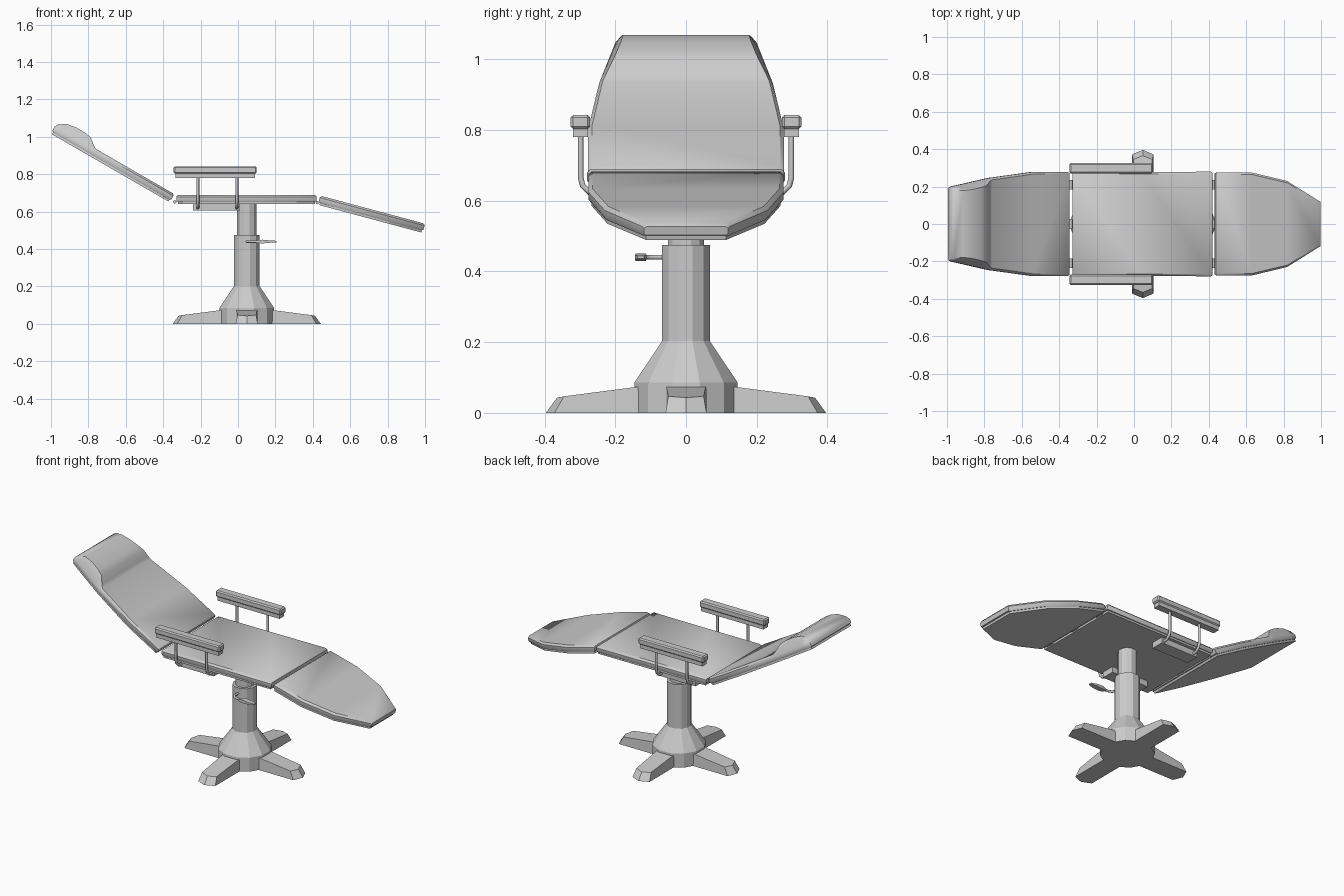
import bpy, bmesh, math
from mathutils import Vector

if "Cube" in bpy.data.objects:
    bpy.data.objects.remove(bpy.data.objects["Cube"])

CX = 0.047  # pedestal centre in x


def finish(name, bm, angle=None):
    bmesh.ops.recalc_face_normals(bm, faces=bm.faces)
    me = bpy.data.meshes.new(name)
    bm.to_mesh(me)
    bm.free()
    ob = bpy.data.objects.new(name, me)
    bpy.context.collection.objects.link(ob)
    if angle:
        bpy.ops.object.select_all(action='DESELECT')
        ob.select_set(True)
        bpy.context.view_layer.objects.active = ob
        bpy.ops.object.shade_smooth_by_angle(angle=math.radians(angle))
    return ob


def loft(name, rings, angle=None):
    bm = bmesh.new()
    vs = [[bm.verts.new(p) for p in r] for r in rings]
    n = len(vs[0])
    for a, b in zip(vs, vs[1:]):
        for i in range(n):
            j = (i + 1) % n
            bm.faces.new((a[i], a[j], b[j], b[i]))
    bm.faces.new(vs[0])
    bm.faces.new(vs[-1])
    return finish(name, bm, angle)


def box(name, x0, x1, y0, y1, z0, z1, bevel=0):
    bm = bmesh.new()
    bmesh.ops.create_cube(bm, size=1)
    for v in bm.verts:
        v.co = Vector(((x0 + x1) / 2 + v.co.x * (x1 - x0),
                       (y0 + y1) / 2 + v.co.y * (y1 - y0),
                       (z0 + z1) / 2 + v.co.z * (z1 - z0)))
    if bevel:
        bmesh.ops.bevel(bm, geom=bm.edges[:], offset=bevel, segments=1, affect='EDGES')
    return finish(name, bm)


def tube(name, pts, r):
    cu = bpy.data.curves.new(name, 'CURVE')
    cu.dimensions = '3D'
    cu.bevel_depth = r
    cu.bevel_resolution = 2
    cu.use_fill_caps = True
    sp = cu.splines.new('POLY')
    sp.points.add(len(pts) - 1)
    for p, q in zip(sp.points, pts):
        p.co = (*q, 1)
    ob = bpy.data.objects.new(name, cu)
    bpy.context.collection.objects.link(ob)
    bpy.ops.object.select_all(action='DESELECT')
    ob.select_set(True)
    bpy.context.view_layer.objects.active = ob
    bpy.ops.object.convert(target='MESH')
    bpy.ops.object.shade_smooth_by_angle(angle=math.radians(50))


def pad(name, stations, origin, tilt=0, sign=1):
    """Bevelled cushion on a thin board; stations are (length, half width, extra height)."""
    bev, bot, top = 0.011, 0.012, 0.05

    def ring(u, w, h, e):
        i = bev + h * 0.5
        lo, hi = bot + e * 0.5, top - e
        half = [(w - 0.004 - e * 0.5, lo), (w - e * 0.3, lo + 0.006),
                (w - e * 0.3, top - bev - e * 0.3), (w - i, hi + h)]
        if e:
            half[2] = (w - e * 0.3, top - bev - 0.002)
        return [(sign * u, y, z) for y, z in half] + [(sign * u, -y, z) for y, z in reversed(half)]

    first, last = stations[0], stations[-1]
    rings = [ring(first[0], first[1], 0, 0.008)]
    rings.append(ring(first[0] + 0.01, first[1], 0, 0))
    rings += [ring(*s, 0) for s in stations[1:-1]]
    rings.append(ring(last[0] - 0.01, last[1] + 0.003, last[2], 0))
    rings.append(ring(last[0], last[1], 0, 0.008))
    cushion = loft(name + "_cushion", rings, 40)
    plan = [(min(max(u, first[0] + 0.008), last[0] - 0.008), w - 0.008) for u, w, h in stations]
    board = loft(name + "_board", [[(sign * u, w, 0), (sign * u, w, bot + 0.003),
                                    (sign * u, -w, bot + 0.003), (sign * u, -w, 0)] for u, w in plan])
    for ob in (cushion, board):
        ob.location = origin
        ob.rotation_euler = (0, math.radians(tilt), 0)


# Padded seat, backrest with head bolster, tapered leg rest
pad("seat", [(0, 0.277, 0), (0.375, 0.277, 0), (0.75, 0.277, 0)], (-0.33, 0, 0.64))
pad("backrest", [(0, 0.277, 0), (0.235, 0.277, 0), (0.485, 0.247, 0), (0.505, 0.244, 0.012),
                 (0.54, 0.237, 0.040), (0.58, 0.229, 0.046), (0.63, 0.219, 0.047),
                 (0.685, 0.208, 0.038), (0.735, 0.197, 0.012)], (-0.365, 0, 0.65), 30, -1)
pad("leg_rest", [(0, 0.275, 0), (0.2, 0.275, 0), (0.395, 0.23, 0), (0.58, 0.121, 0)],
    (0.427, 0, 0.637), 15)

# Hinges between the pads
for x, z in ((-0.338, 0.652), (0.424, 0.648)):
    for y in (-0.21, 0, 0.21):
        tube("hinge", [(x, y - 0.025, z), (x, y + 0.025, z)], 0.009)

# Armrests with bent posts and under-seat mounts
for s, side in ((-1, "front"), (1, "rear")):
    def yy(a, b):
        return sorted((s * a, s * b))
    box(side + "_arm_pad", -0.345, 0.10, *yy(0.271, 0.326), 0.803, 0.842, 0.007)
    box(side + "_arm_base", -0.335, 0.09, *yy(0.277, 0.320), 0.78, 0.806)
    box(side + "_arm_mount", -0.24, 0.01, *yy(0.17, 0.25), 0.605, 0.642)
    for x in (-0.215, -0.006):
        tube(side + "_arm_post", [(x, s * 0.298, 0.79), (x, s * 0.298, 0.665), (x, s * 0.292, 0.642),
                                  (x, s * 0.272, 0.623), (x, s * 0.235, 0.618)], 0.008)


# Twelve-sided pedestal
def stack(name, levels, n=12):
    loft(name, [[(CX + r * math.cos(math.tau * (i + 0.5) / n), r * math.sin(math.tau * (i + 0.5) / n), z)
                 for i in range(n)] for r, z in levels])


stack("pedestal", [(0.151, 0), (0.151, 0.086), (0.070, 0.203), (0.070, 0.475)])
stack("lift_column", [(0.053, 0.46), (0.053, 0.642)])

# Four feet with slightly pointed, sloped ends
for k in range(4):
    ca, sa = (1, 0, -1, 0)[k], (0, 1, 0, -1)[k]
    bm = bmesh.new()
    outline = [((0.05, -0.058), (0.05, -0.058)), ((0.372, -0.058), (0.345, -0.050)),
               ((0.396, 0), (0.365, 0)), ((0.372, 0.058), (0.345, 0.050)), ((0.05, 0.058), (0.05, 0.058))]
    lo, hi = [], []
    for (r, t), (r2, t2) in outline:
        z = 0.085 - 0.042 * max(0, r2 - 0.145) / 0.22
        lo.append(bm.verts.new((CX + r * ca - t * sa, r * sa + t * ca, 0)))
        hi.append(bm.verts.new((CX + r2 * ca - t2 * sa, r2 * sa + t2 * ca, z)))
    for i in range(5):
        j = (i + 1) % 5
        bm.faces.new((lo[i], lo[j], hi[j], hi[i]))
    bm.faces.new(lo)
    bm.faces.new(hi)
    finish("foot", bm)

# Height lever
tube("lever_rod", [(CX, -0.05, 0.44), (CX, -0.10, 0.44), (CX + 0.012, -0.117, 0.44),
                   (CX + 0.035, -0.126, 0.44), (CX + 0.08, -0.128, 0.44)], 0.007)
loft("lever_handle", [[(x, -0.128 - w, 0.44 - h), (x, -0.128 + w, 0.44 - h),
                       (x, -0.128 + w, 0.44 + h), (x, -0.128 - w, 0.44 + h)]
                      for x, w, h in ((0.10, 0.008, 0.007), (0.13, 0.015, 0.010),
                                      (0.175, 0.016, 0.006), (0.205, 0.009, 0.004))])
